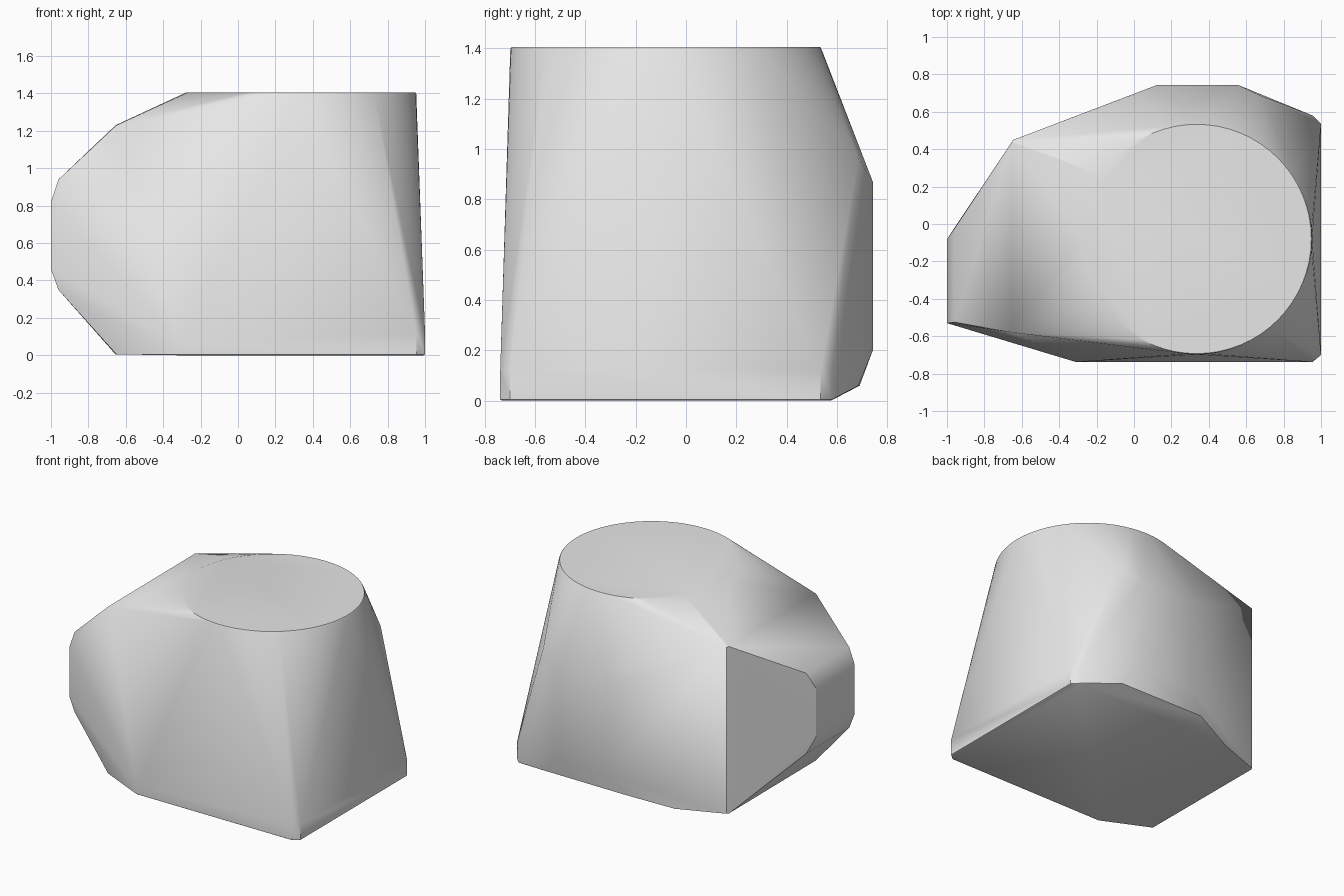
import bpy
import bmesh
import math

cube = bpy.data.objects.get("Cube")
if cube:
    bpy.data.objects.remove(cube, do_unlink=True)

# Single grey material
grey = bpy.data.materials.new("plain_grey")
grey.use_nodes = True
colour = (0.8, 0.8, 0.8, 1)
grey.diffuse_color = colour
grey.node_tree.nodes["Principled BSDF"].inputs["Base Color"].default_value = colour

bm = bmesh.new()


def columns(plan, heights):
    """Stack copies of the plan points at each height."""
    for x, y in plan:
        for z in heights:
            bm.verts.new((x, y, z))


def ring(radius, z, count=64):
    """Circle of points for the round top."""
    for i in range(count):
        a = math.tau * i / count
        bm.verts.new((0.335 + radius * math.cos(a), -0.08 + radius * math.sin(a), z))


# Round flat top with a slight rim
ring(0.613, 1.405)
ring(0.618, 1.397)

# Rectangular base with chamfered corners on the +x side
columns([(0.955, -0.738), (1, -0.70), (1, 0.535), (0.955, 0.58)], [0.005, 0.12])
columns([(-0.31, -0.738)], [0.005, 0.06])
columns([(0.95, -0.73), (0.99, -0.70), (0.99, 0.53), (0.95, 0.575),
         (-0.31, -0.73), (-0.31, 0.575)], [0])

# Tall panel on the -x side
columns([(-0.65, -0.58), (-0.655, 0.435), (-0.645, 0.45)], [0.005, 1.23])

# Chamfered bulge on the -x side
columns([(-1, -0.53), (-1, -0.08)], [0.46, 0.82])
columns([(-0.96, -0.525), (-0.96, -0.025)], [0.35, 0.94])

# Chamfered bulge at the back
columns([(0.12, 0.742), (0.56, 0.742)], [0.2, 0.87])
columns([(0.0, 0.69), (0.68, 0.685)], [0.06, 0.96])

# Wrap all the sections in one convex skin
result = bmesh.ops.convex_hull(bm, input=bm.verts[:])
spare = {v for key in ("geom_interior", "geom_unused") for v in result[key]
         if isinstance(v, bmesh.types.BMVert) and not v.link_faces}
bmesh.ops.delete(bm, geom=list(spare), context='VERTS')
bmesh.ops.dissolve_limit(bm, angle_limit=math.radians(0.3),
                         verts=bm.verts[:], edges=bm.edges[:])
bmesh.ops.recalc_face_normals(bm, faces=bm.faces[:])

mesh = bpy.data.meshes.new("faceted_body")
bm.to_mesh(mesh)
bm.free()
mesh.materials.append(grey)
body = bpy.data.objects.new("faceted_body", mesh)
bpy.context.collection.objects.link(body)

bpy.ops.object.select_all(action='DESELECT')
body.select_set(True)
bpy.context.view_layer.objects.active = body
bpy.ops.object.shade_smooth_by_angle(angle=math.radians(30))
